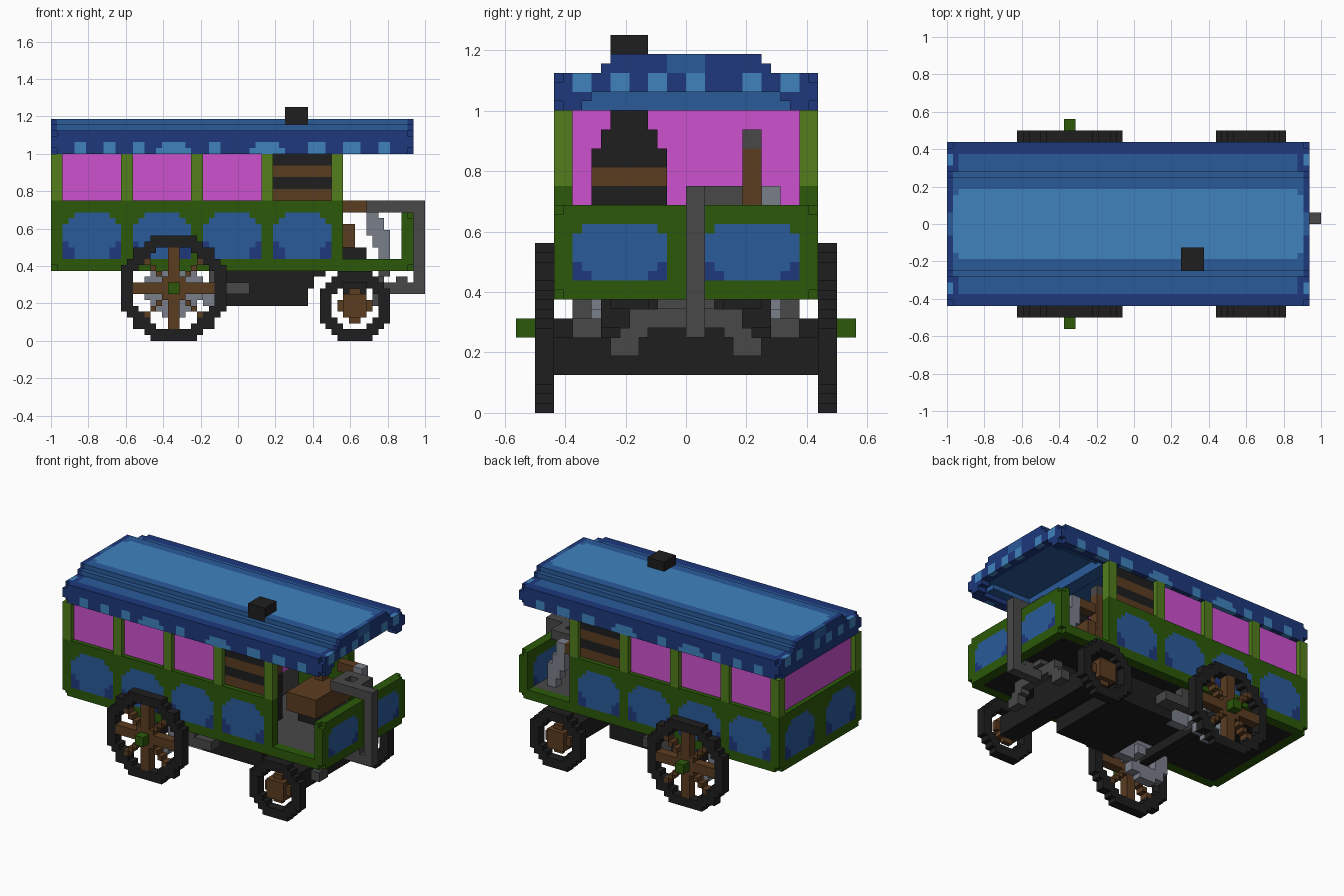
import bpy, math

if "Cube" in bpy.data.objects:
    bpy.data.objects.remove(bpy.data.objects["Cube"])

V = 1 / 32   # one cell of the blocky grid
cells = {}   # (x, y, z) -> [part name, material]


def lin(c):
    return c / 12.92 if c <= 0.04045 else ((c + 0.055) / 1.055) ** 2.4


def colour(name, r, g, b):
    m = bpy.data.materials.new(name)
    m.diffuse_color = (lin(r / 255), lin(g / 255), lin(b / 255), 1)
    m.use_nodes = True
    m.node_tree.nodes["Principled BSDF"].inputs["Base Color"].default_value = m.diffuse_color
    return m


GREEN = colour("dark green", 43, 88, 9)
LIME = colour("light green", 82, 125, 28)
PINK = colour("magenta", 206, 81, 207)
NAVY = colour("dark blue", 29, 56, 124)
BLUE = colour("mid blue", 41, 91, 154)
SKY = colour("light blue", 63, 130, 189)
BLACK = colour("black", 30, 30, 30)
BROWN = colour("brown", 91, 60, 32)
GREY = colour("grey", 72, 72, 72)
STEEL = colour("light grey", 122, 127, 138)


def span(x0, x1, y0, y1, z0, z1, mirror):
    for x in range(x0, x1):
        for y in range(y0, y1):
            for z in range(z0, z1):
                yield x, y, z
                if mirror:
                    yield x, -1 - y, z


def fill(part, mat, *items, mirror=False):
    """Fill boxes (x0, x1, y0, y1, z0, z1) with cells of one part."""
    for b in items:
        for c in span(*b, mirror):
            cells[c] = [part, mat]


def paint(mat, *b, mirror=False):
    for c in span(*b, mirror):
        if c in cells:
            cells[c][1] = mat


def carve(*b, mirror=True):
    for c in span(*b, mirror):
        cells.pop(c, None)


def ring(part, mat, cx, cz, r0, r1, y0, y1):
    n = math.ceil(r1)
    for i in range(-n, n):
        for k in range(-n, n):
            if r0 <= math.hypot(i + .5, k + .5) <= r1:
                fill(part, mat, (cx + i, cx + i + 1, y0, y1, cz + k, cz + k + 1), mirror=True)


# Body: floor, solid cabin, lower walls, sills, front panel
fill("floor", GREY, (-30, 28, -12, 12, 13, 14))
fill("underfloor", BLACK, (-30, 28, -12, 12, 12, 13))
fill("bulkhead", GREY, (-30, 6, -12, 12, 14, 19))
fill("cabin_glass", PINK, (-31, 6, -13, 13, 19, 34))
fill("lower_body", GREEN, (-32, 18, 12, 14, 12, 24), (18, 30, 12, 14, 12, 14), mirror=True)
fill("lower_body", GREEN, (-32, -30, -14, 14, 12, 24))
fill("front_panel", GREEN, (28, 30, -14, 14, 12, 22))

# Posts and slatted side section
fill("posts", LIME, *[(x, x + 2, 12, 14, 24, 32) for x in (-32, -20, -8, 4, 16)], mirror=True)
for z in (24, 26, 28, 30):
    fill("slats", BROWN if z in (24, 28) else BLACK, (6, 16, 12, 13, z, z + 2), mirror=True)

# Painted panes with stepped corners, dark in the bottom corners
tall, short = (3, 3, 4, 5, 5, 5, 4, 3), (3, 4, 5, 5, 5, 4)
for u in (-25, -13, -1, 11):
    paint(NAVY, u - 5, u + 5, 13, 14, 14, 17, mirror=True)
    for i, w in enumerate(tall):
        paint(BLUE, u - w, u + w, 13, 14, 14 + i, 15 + i, mirror=True)
for x, rows in ((-32, tall), (28, short), (29, short)):
    paint(NAVY, x, x + 1, 2, 12, 14, 14 + len(rows) - 4 - (len(rows) == 8), mirror=True)
    for i, w in enumerate(rows):
        paint(BLUE, x, x + 1, 7 - w, 7 + w, 14 + i, 15 + i, mirror=True)

# Roof: fascia, ends, deck, crown
fill("roof_deck", BLUE, (-30, 28, -12, 12, 34, 36))
fill("roof_deck", BLUE, (6, 27, 10, 12, 33, 34), mirror=True)
fill("roof_deck", BLUE, (15, 18, -12, 12, 32, 34))
fill("roof_fascia", NAVY, (-32, 30, 12, 14, 32, 36), (28, 30, 0, 12, 34, 36), (-32, -30, 0, 12, 32, 36),
     (28, 30, 11, 12, 32, 34), (28, 30, 10, 11, 33, 34), mirror=True)
fill("roof_crown", BLUE, (-32, 30, -9, 9, 36, 37), (-32, 30, -8, 8, 37, 38))

# Roof colours: dark ends, light top, dashes along the eaves
for x in (-32, 29):
    paint(NAVY, x, x + 1, 2, 9, 36, 38, mirror=True)
    for y in (-12, -8, -4, 0, 6, 10):
        paint(SKY, x, x + 1, y, y + 2, 34, 36)
paint(SKY, -30, 28, -6, 6, 37, 38)
paint(SKY, -31, 29, -5, 5, 37, 38)
dashes = ((-28, -26), (-23, -21), (-18, -16), (-14, -8), (-5, -3), (2, 8), (12, 15), (18, 21), (24, 26))
for a, b in dashes:
    inset = 1 if b - a > 3 else 0
    paint(SKY, a, b, 13, 14, 32, 33, mirror=True)
    paint(SKY, a + inset, b - inset, 13, 14, 33, 34, mirror=True)

# Nibbled outer corners
for x in (-32, 29):
    carve(x, x + 1, 13, 14, 35, 36)
    carve(x, x + 1, 13, 14, 32, 33)
    carve(x, x + 1, 13, 14, 12, 13)
carve(29, 30, 13, 14, 21, 22)

# Stove and chimney
fill("stove", BLACK, (6, 12, -10, -2, 14, 28), (7, 12, -9, -3, 28, 30), (8, 12, -8, -4, 30, 34))
paint(BROWN, 6, 12, -10, -2, 24, 26)
fill("chimney", BLACK, (8, 12, -8, -4, 36, 40))

# Driver's seat, lever and steering gear
fill("seat_base", BLACK, (15, 22, -1, 8, 14, 16))
fill("seat", BROWN, (13, 20, -2, 8, 16, 20))
fill("armrest", BROWN, (18, 22, 8, 10, 22, 24), (18, 20, 8, 10, 16, 22))
carve(18, 20, 8, 10, 20, 22, mirror=False)
fill("lever", BROWN, (14, 16, 6, 8, 20, 28))
fill("lever", GREY, (14, 16, 6, 8, 28, 30))
fill("steering_column", GREY, (30, 32, 0, 2, 8, 24), (22, 30, 0, 2, 22, 24), (22, 24, 2, 6, 22, 24),
     (26, 28, 2, 6, 22, 24), (24, 26, 4, 6, 22, 24), (25, 30, 0, 2, 8, 10), (27, 29, 0, 2, 10, 11))
fill("brake_lever", STEEL, (22, 24, 8, 10, 20, 24), (22, 25, 8, 10, 18, 21), (23, 26, 8, 10, 16, 19),
     (24, 26, 8, 10, 14, 17))

# Chassis underneath
fill("engine_block", BLACK, (-2, 12, -9, 9, 6, 12), (12, 13, -9, 9, 9, 12), (13, 15, -8, 8, 11, 12))
fill("drive_cylinder", STEEL, (-6, -2, 7, 9, 6, 10), (-8, -6, 6, 9, 7, 9), mirror=True)
ring("drive_gear", STEEL, -11, 9, 2.5, 5, 9, 11)
fill("drive_shaft", GREY, (-2, 2, 9, 12, 8, 10), (-5, -2, 10, 12, 8, 12), mirror=True)
fill("steering_arch", GREY, (23, 25, 5, 8, 6, 8), (23, 25, 4, 7, 8, 9), (23, 25, 0, 6, 9, 11),
     (24, 26, 0, 3, 11, 12), mirror=True)

# Rear wheels: tyre, spokes, hub, axle
rx, rz = -11, 9
fill("rear_axle", BLACK, (rx - 1, rx + 1, -14, 14, rz - 1, rz + 1))
ring("rear_tyre", BLACK, rx, rz, 7, 9.3, 14, 16)
fill("rear_spokes", BROWN, (rx - 1, rx + 1, 14, 16, rz - 7, rz + 7),
     (rx - 7, rx + 7, 14, 16, rz - 1, rz + 1), mirror=True)
for i in range(1, 5):
    for a in (rx + i, rx - i - 1):
        for c in (rz + i, rz - i - 1):
            fill("rear_spokes", BROWN, (a, a + 1, 14, 16, c, c + 1), mirror=True)
fill("rear_hub", GREEN, (rx - 1, rx + 1, 15, 18, rz - 1, rz + 1), mirror=True)

# Front wheels: tyre, hub, axle
fx, fz = 20, 6
fill("front_axle", BLACK, (18, 22, -14, 14, 4, 8), (18, 22, -4, 4, 8, 12))
ring("front_tyre", BLACK, fx, fz, 3.9, 6.3, 14, 16)
fill("front_hub", BROWN, (fx - 2, fx + 2, 14, 16, fz - 2, fz + 2), (fx - 3, fx + 3, 14, 15, fz - 1, fz + 1),
     (fx - 1, fx + 1, 14, 15, fz - 3, fz + 3), mirror=True)

# Skin the cells: one object per part, only exposed faces, material per cell
parts = {}
for (x, y, z), (part, mat) in cells.items():
    verts, faces, mats = parts.setdefault(part, ({}, [], []))
    for axis in range(3):
        for s in (0, 1):
            step = [0, 0, 0]
            step[axis] = 2 * s - 1
            if (x + step[0], y + step[1], z + step[2]) in cells:
                continue
            quad = []
            for p, q in ((0, 0), (1, 0), (1, 1), (0, 1)):
                o = [0, 0, 0]
                o[axis], o[(axis + 1) % 3], o[(axis + 2) % 3] = s, p, q
                quad.append(verts.setdefault((x + o[0], y + o[1], z + o[2]), len(verts)))
            faces.append(quad if s else quad[::-1])
            mats.append(mat)
for part, (verts, faces, mats) in parts.items():
    me = bpy.data.meshes.new(part)
    me.from_pydata([(a * V, b * V, c * V) for a, b, c in verts], [], faces)
    used = list(dict.fromkeys(mats))
    for m in used:
        me.materials.append(m)
    for poly, m in zip(me.polygons, mats):
        poly.material_index = used.index(m)
    bpy.context.collection.objects.link(bpy.data.objects.new(part, me))
